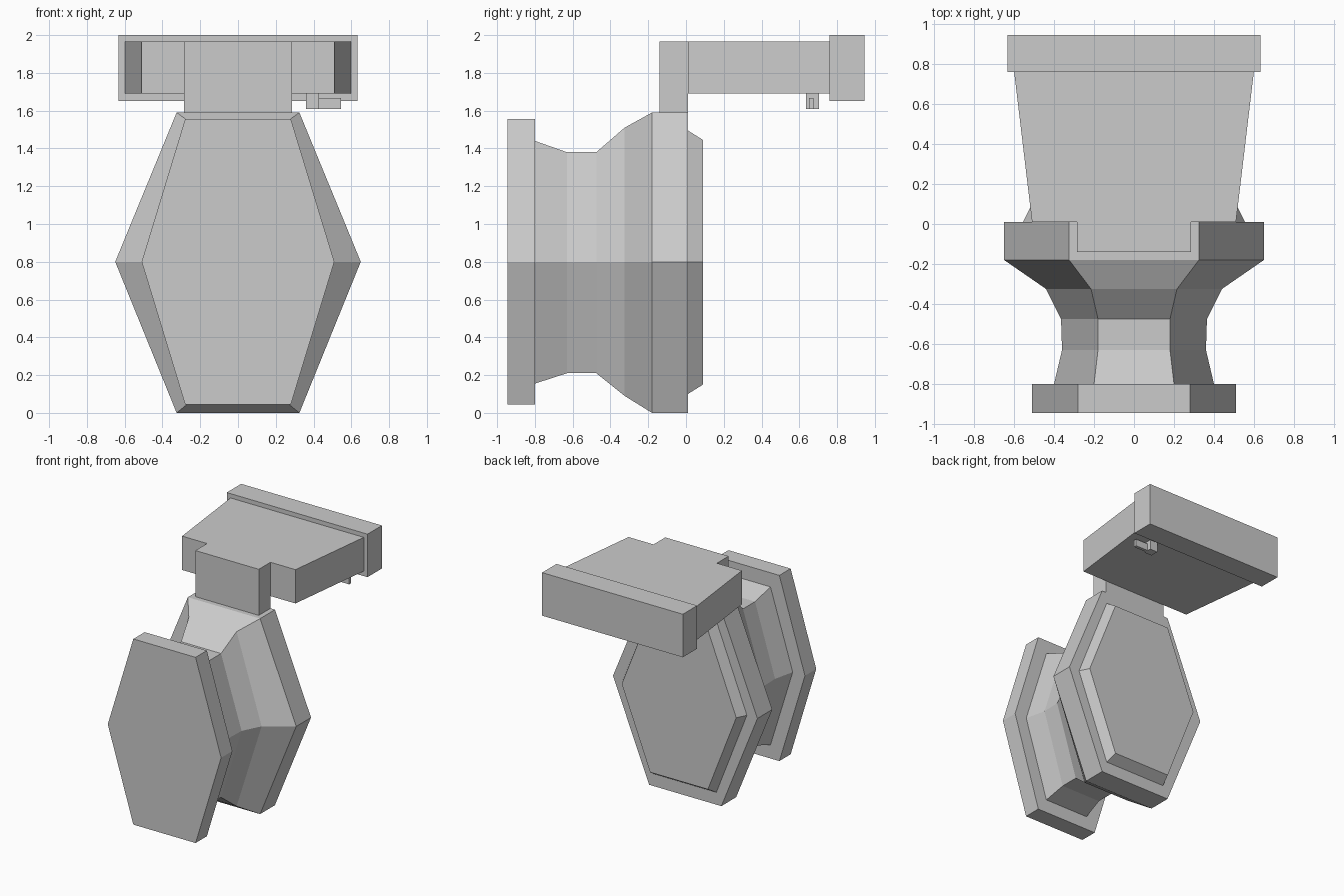
import bpy, bmesh

if "Cube" in bpy.data.objects:
    bpy.data.objects.remove(bpy.data.objects["Cube"])

MID = 0.80  # height of the widest point of every hexagon


def finish(name, bm):
    bmesh.ops.recalc_face_normals(bm, faces=bm.faces)
    mesh = bpy.data.meshes.new(name)
    bm.to_mesh(mesh)
    bm.free()
    ob = bpy.data.objects.new(name, mesh)
    bpy.context.collection.objects.link(ob)
    return ob


def hex_loft(name, sections):
    """Loft hexagons along y; section = (y, half width, top half width, bottom z, top z)."""
    bm = bmesh.new()
    rings = []
    for y, w, t, lo, hi in sections:
        pts = [(w, MID), (t, hi), (-t, hi), (-w, MID), (-t, lo), (t, lo)]
        rings.append([bm.verts.new((x, y, z)) for x, z in pts])
    for a, b in zip(rings, rings[1:]):
        for i in range(6):
            j = (i + 1) % 6
            bm.faces.new((a[i], a[j], b[j], b[i]))
    bm.faces.new(rings[0])
    bm.faces.new(rings[-1])
    return finish(name, bm)


def prism(name, outline, z0, z1):
    """Extrude an xy outline from z0 to z1."""
    bm = bmesh.new()
    face = bm.faces.new([bm.verts.new((x, y, z0)) for x, y in outline])
    top = bmesh.ops.extrude_face_region(bm, geom=[face])["geom"]
    bmesh.ops.translate(bm, vec=(0, 0, z1 - z0),
                        verts=[v for v in top if isinstance(v, bmesh.types.BMVert)])
    return finish(name, bm)


def box(name, x0, x1, y0, y1, z0, z1):
    return prism(name, [(x0, y0), (x1, y0), (x1, y1), (x0, y1)], z0, z1)


# hexagonal knob: front plate, waist, flared collar and bevelled rear cap in one skin
hex_loft("hex_knob", [
    (-0.945, 0.51, 0.28, 0.045, 1.555),
    (-0.80, 0.51, 0.28, 0.045, 1.555),
    (-0.80, 0.40, 0.20, 0.155, 1.44),
    (-0.63, 0.36, 0.18, 0.21, 1.38),
    (-0.475, 0.365, 0.18, 0.21, 1.38),
    (-0.325, 0.44, 0.215, 0.09, 1.51),
    (-0.18, 0.65, 0.325, 0.0, 1.59),
    (0.01, 0.65, 0.325, 0.0, 1.59),
    (0.01, 0.555, 0.28, 0.10, 1.495),
    (0.09, 0.515, 0.26, 0.15, 1.445),
])

# neck between the knob and the arm
box("neck", -0.285, 0.285, -0.14, 0.01, 1.585, 1.965)

# arm that widens toward the back
prism("arm", [(-0.51, 0.01), (0.51, 0.01), (0.60, 0.765), (-0.60, 0.765)], 1.69, 1.965)

# rear end plate
box("end_plate", -0.633, 0.633, 0.76, 0.945, 1.65, 2.0)

# small latch under the arm: post and thin bar
box("latch_post", 0.36, 0.43, 0.635, 0.705, 1.61, 1.695)
box("latch_bar", 0.425, 0.545, 0.65, 0.675, 1.61, 1.668)
